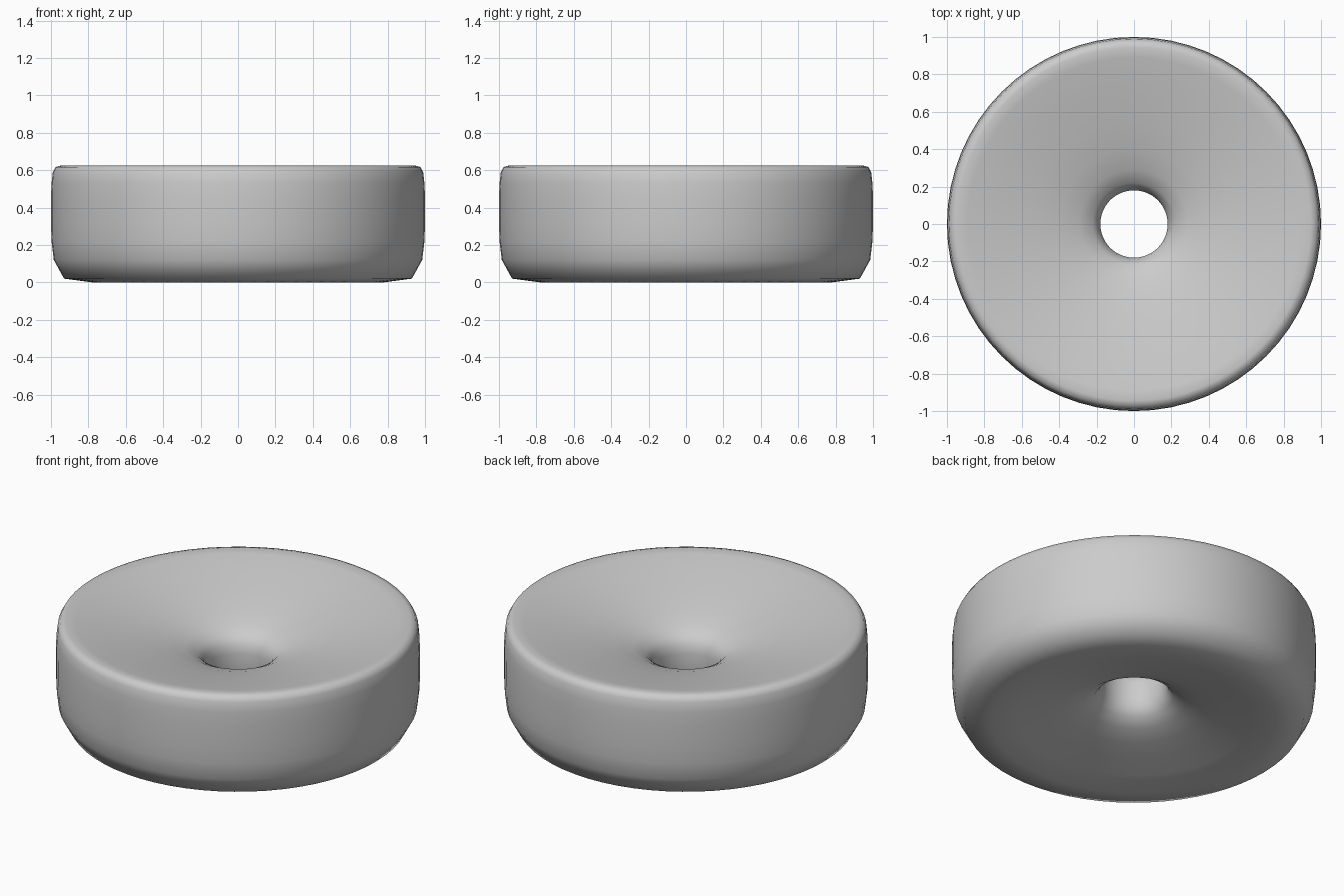
import bpy, bmesh, math

if "Cube" in bpy.data.objects:
    bpy.data.objects.remove(bpy.data.objects["Cube"])

# Closed cross-section (radius, height), spun around z
PROFILE = [
    (0.78, 0.0), (0.93, 0.02), (0.985, 0.12), (0.997, 0.22), (1.0, 0.32),
    (1.0, 0.45), (0.997, 0.53), (0.99, 0.59), (0.975, 0.617), (0.945, 0.625),
    (0.89, 0.616), (0.75, 0.587), (0.55, 0.54), (0.40, 0.502), (0.29, 0.465),
    (0.22, 0.43), (0.19, 0.39), (0.18, 0.34), (0.18, 0.25), (0.187, 0.20),
    (0.215, 0.155), (0.28, 0.115), (0.38, 0.083), (0.50, 0.057), (0.64, 0.027),
]
SEGMENTS = 64


def lathe(name, profile, segments):
    bm = bmesh.new()
    rings = []
    for i in range(segments):
        a = 2 * math.pi * i / segments
        rings.append([bm.verts.new((r * math.cos(a), r * math.sin(a), z))
                      for r, z in profile])
    n = len(profile)
    for i in range(segments):
        a, b = rings[i], rings[(i + 1) % segments]
        for j in range(n):
            k = (j + 1) % n
            bm.faces.new((a[j], b[j], b[k], a[k])).smooth = True
    bmesh.ops.recalc_face_normals(bm, faces=bm.faces)
    mesh = bpy.data.meshes.new(name)
    bm.to_mesh(mesh)
    bm.free()
    ob = bpy.data.objects.new(name, mesh)
    bpy.context.collection.objects.link(ob)
    return ob


# Dished ring with flared centre hole
lathe("dished_ring", PROFILE, SEGMENTS)
